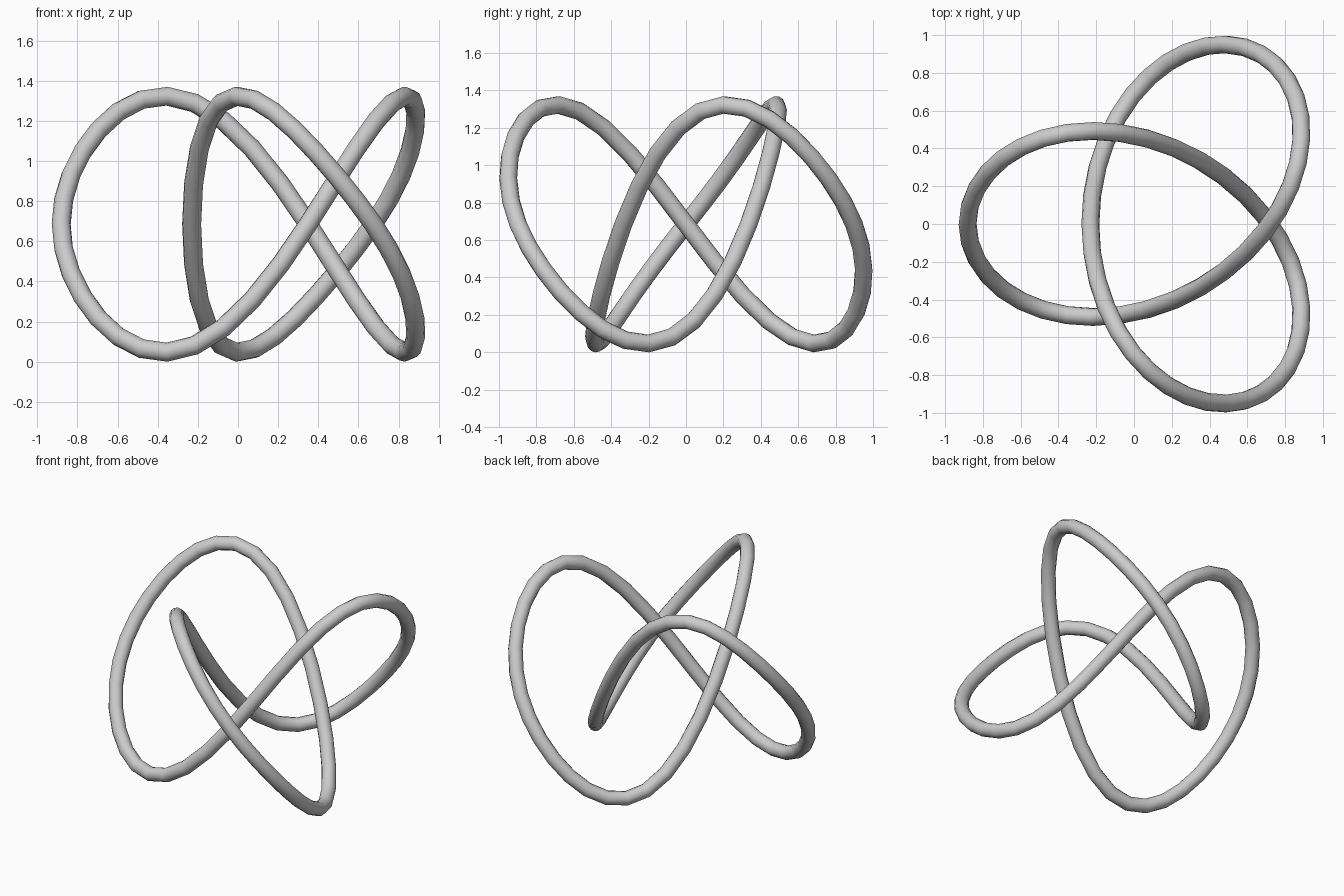
import bpy
from math import sin, cos, tau

if "Cube" in bpy.data.objects:
    bpy.data.objects.remove(bpy.data.objects["Cube"])

# Three-lobed knot centre line
COUNT = 72
INNER, OUTER = 0.325, 0.712
HEIGHT, RADIUS = 0.62, 0.0475


def knot_point(t):
    x = 0.156 - INNER * cos(t) - OUTER * cos(2 * t)
    y = -INNER * sin(t) + OUTER * sin(2 * t)
    z = 0.685 + HEIGHT * (sin(3 * t) - 0.125 * sin(6 * t))
    return x, y, z, 1.0


# Round tube swept along the closed path
curve = bpy.data.curves.new("knot_tube", "CURVE")
curve.dimensions = "3D"
curve.bevel_depth = RADIUS
curve.bevel_resolution = 4
spline = curve.splines.new("POLY")
spline.points.add(COUNT - 1)
for i, point in enumerate(spline.points):
    point.co = knot_point(tau * i / COUNT)
spline.use_cyclic_u = True
spline.use_smooth = True

knot = bpy.data.objects.new("knot_tube", curve)
bpy.context.collection.objects.link(knot)
